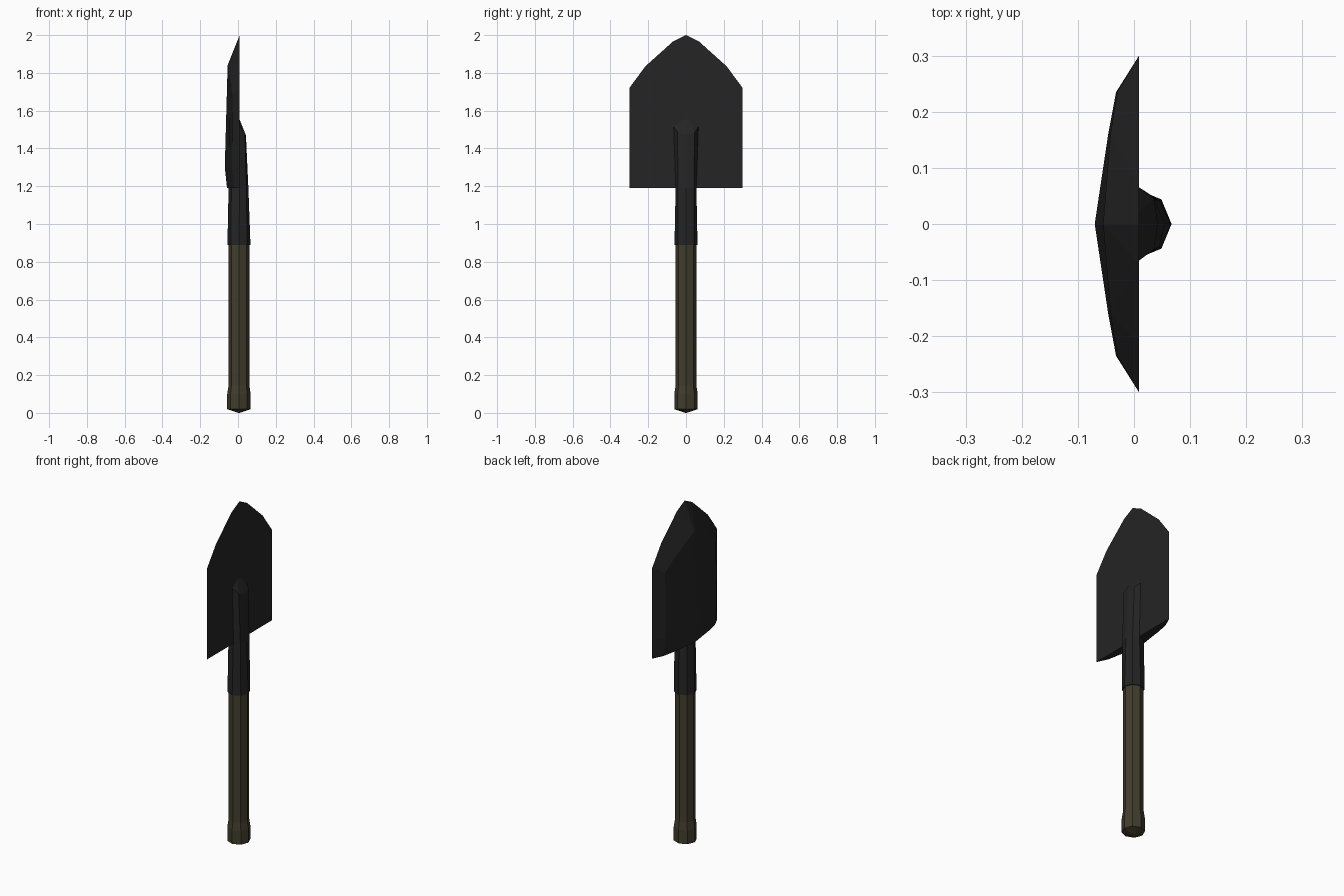
import bpy, bmesh, math

if "Cube" in bpy.data.objects:
    bpy.data.objects.remove(bpy.data.objects["Cube"])


def material(name, rgb):
    m = bpy.data.materials.new(name)
    m.diffuse_color = (*rgb, 1)
    m.use_nodes = True
    m.node_tree.nodes["Principled BSDF"].inputs["Base Color"].default_value = m.diffuse_color
    return m


steel = material("dark steel", (0.018, 0.018, 0.018))
wood = material("dark olive wood", (0.054, 0.045, 0.026))


def finish(name, bm, mat):
    bmesh.ops.remove_doubles(bm, verts=bm.verts, dist=1e-5)
    bmesh.ops.recalc_face_normals(bm, faces=bm.faces)
    me = bpy.data.meshes.new(name)
    bm.to_mesh(me)
    bm.free()
    me.materials.append(mat)
    ob = bpy.data.objects.new(name, me)
    bpy.context.collection.objects.link(ob)
    return ob


def loft(name, rings, mat):
    """Skin a list of equal-length closed rings and cap both ends."""
    bm = bmesh.new()
    loops = [[bm.verts.new(p) for p in ring] for ring in rings]
    for a, b in zip(loops, loops[1:]):
        n = len(a)
        for i in range(n):
            bm.faces.new((a[i], a[(i + 1) % n], b[(i + 1) % n], b[i]))
    bm.faces.new(loops[0])
    bm.faces.new(loops[-1])
    return finish(name, bm, mat)


def octagon(r, z, cx=0.005):
    return [(cx + r * math.cos(i * math.pi / 4), r * math.sin(i * math.pi / 4), z)
            for i in range(8)]


# Wooden handle with a swollen, slightly domed grip end
loft("handle", [octagon(0.004, 0.0), octagon(0.062, 0.02), octagon(0.062, 0.10),
                octagon(0.055, 0.145), octagon(0.055, 0.92)], wood)


# Socket: octagonal sleeve that flattens into a rib on the blade face
def rib(front, shoulder_x, shoulder_y, side_y, z, lift=0.0, side_x=0.008):
    half = [(shoulder_x, shoulder_y, z + lift / 3), (side_x, side_y, z + lift),
            (-0.035, side_y * 0.7, z)]
    return ([(front, 0, z)] + half + [(-0.05, 0, z)]
            + [(x, -y, h) for x, y, h in reversed(half)])


loft("socket", [octagon(0.061, 0.89),
                rib(0.055, 0.045, 0.042, 0.055, 1.19),
                rib(0.042, 0.036, 0.045, 0.066, 1.47, 0.045),
                rib(0.008, 0.006, 0.02, 0.03, 1.555)], steel)

# Blade: flat digging face, bowed back with a bevelled border
FACE_X = 0.009
outline = [(0.30, 1.19), (0.30, 1.30), (0.30, 1.72), (0.215, 1.835), (0.07, 1.965), (0, 2.0)]
columns = [  # back surface: bottom, belly and shoulder point of each column
    [(-0.022, 0.235, 1.19), (-0.032, 0.235, 1.30), (-0.03, 0.235, 1.68)],
    [(-0.036, 0.16, 1.19), (-0.046, 0.16, 1.30), (-0.042, 0.16, 1.745)],
    [(-0.058, 0, 1.19), (-0.07, 0, 1.30), (-0.055, 0, 1.84)],
]
bm = bmesh.new()
for side in (1, -1):
    def face(*pts):
        bm.faces.new([bm.verts.new((x, y * side, z)) for x, y, z in pts])

    rim = [(FACE_X, y, z) for y, z in outline]
    a, b, c = columns
    face(*rim, (FACE_X, 0, 1.30), (FACE_X, 0, 1.19))
    for left, right in ((rim[:3], a), (a, b), (b, c)):
        for i in (0, 1):
            face(left[i], right[i], right[i + 1], left[i + 1])
    # bevel running up to the tip
    face(rim[2], a[2], rim[3])
    face(a[2], b[2], rim[3])
    face(rim[3], b[2], rim[4])
    face(b[2], c[2], rim[4])
    face(rim[4], c[2], rim[5])
    # lower edge
    face(rim[0], a[0], b[0], c[0], (FACE_X, 0, 1.19))
finish("blade", bm, steel)
